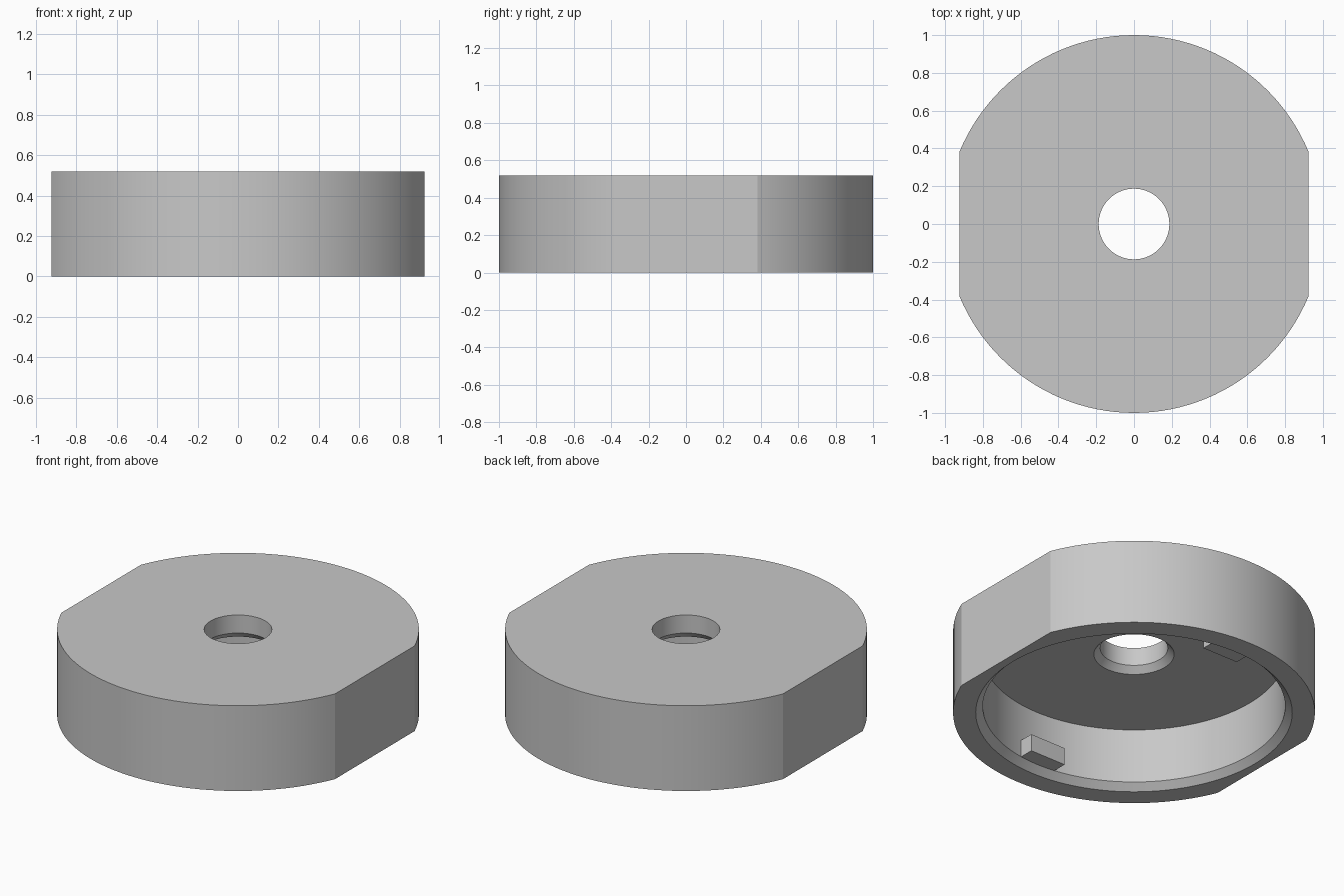
import bpy
import bmesh
from math import cos, sin, tau, radians

cube = bpy.data.objects.get("Cube")
if cube:
    bpy.data.objects.remove(cube)

SEGMENTS = 128
FLAT_X = cos(radians(22.5))   # distance of the two side flats from the axis
HEIGHT = 0.52

grey = bpy.data.materials.new("plain grey")
grey.use_nodes = True
colour = (0.58, 0.58, 0.58, 1)
grey.diffuse_color = colour
grey.node_tree.nodes["Principled BSDF"].inputs["Base Color"].default_value = colour


def finish(name, bm):
    bmesh.ops.recalc_face_normals(bm, faces=bm.faces)
    mesh = bpy.data.meshes.new(name)
    bm.to_mesh(mesh)
    bm.free()
    mesh.materials.append(grey)
    obj = bpy.data.objects.new(name, mesh)
    bpy.context.collection.objects.link(obj)
    return obj


def ring(bm, radius, z):
    """Circle of vertices, trimmed by the side flats."""
    verts = []
    for i in range(SEGMENTS):
        a = tau * i / SEGMENTS
        r = min(radius, FLAT_X / max(abs(cos(a)), 0.001))
        verts.append(bm.verts.new((r * cos(a), r * sin(a), z)))
    return verts


# Cap body: closed section from the outer wall, over the top, down the bore,
# across the cavity ceiling and out over the chamfered rim
section = [(1, 0), (1, HEIGHT), (0.187, HEIGHT), (0.187, 0.41),
           (0.222, 0.372), (0.836, 0.372), (0.836, 0.04), (0.875, 0)]
bm = bmesh.new()
rings = [ring(bm, r, z) for r, z in section]
for k, lower in enumerate(rings):
    upper = rings[(k + 1) % len(rings)]
    for i in range(SEGMENTS):
        j = (i + 1) % SEGMENTS
        bm.faces.new((lower[i], lower[j], upper[j], upper[i]))
body = finish("cap_body", bm)
bpy.context.view_layer.objects.active = body
body.select_set(True)
bpy.ops.object.shade_smooth_by_angle(angle=radians(20))
body.select_set(False)

# Two locking lugs on the inner wall, front and back
for name, side in (("front_lug", -1), ("back_lug", 1)):
    bm = bmesh.new()
    bmesh.ops.create_cube(bm, size=1)
    bmesh.ops.scale(bm, verts=bm.verts, vec=(0.24, 0.1, 0.105))
    bmesh.ops.translate(bm, verts=bm.verts, vec=(0, side * 0.79, 0.0925))
    finish(name, bm)
